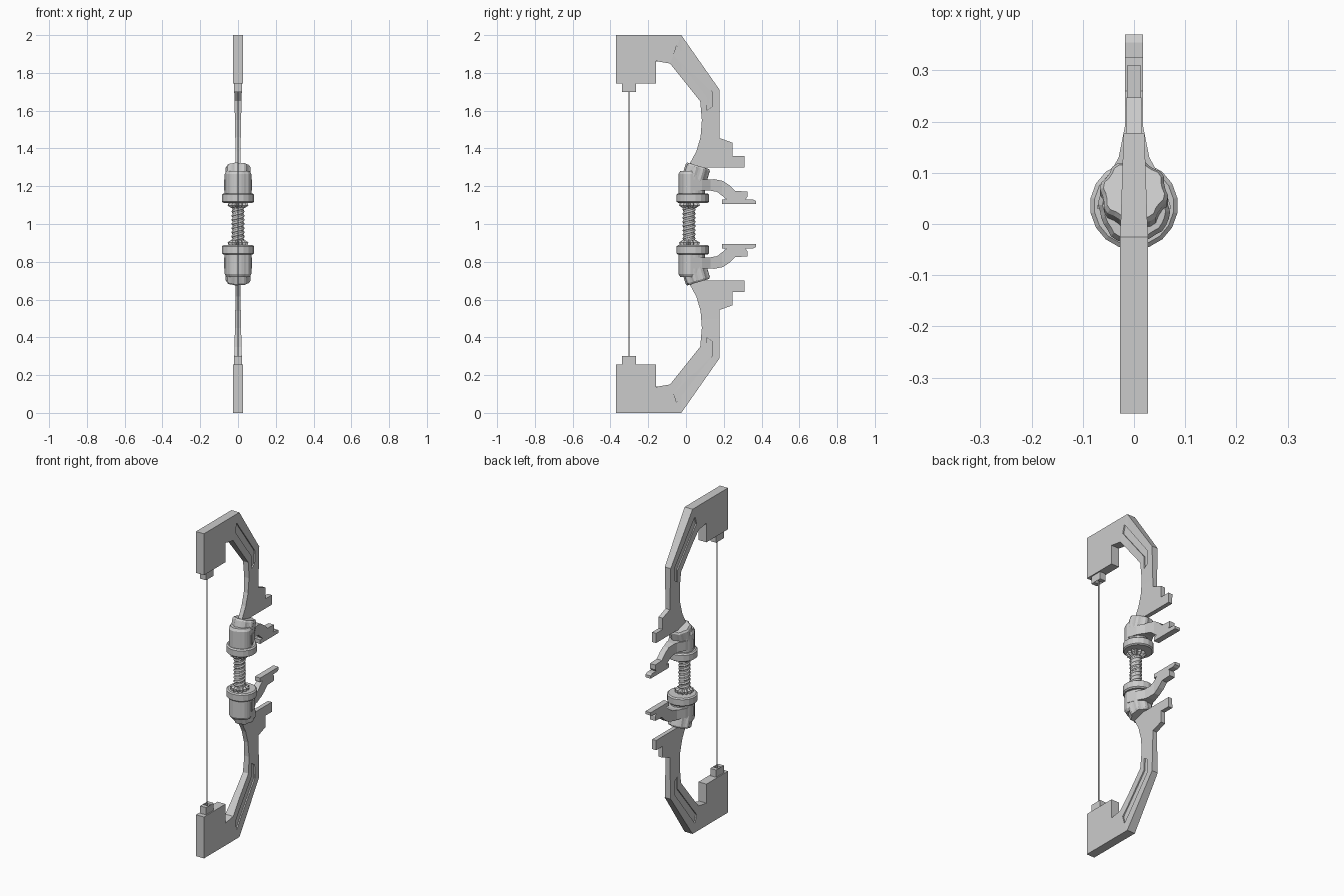
import bpy, bmesh, math
from mathutils import Matrix, Vector

if "Cube" in bpy.data.objects:
    bpy.data.objects.remove(bpy.data.objects["Cube"])

MID = 1.0  # the bow is mirrored about z = 1


def lerp_table(v, table):
    if v <= table[0][0]:
        return table[0][1]
    for (a, p), (b, q) in zip(table, table[1:]):
        if v <= b:
            return p + (q - p) * (v - a) / (b - a)
    return table[-1][1]


def finish(name, bm, mirror=True):
    bmesh.ops.recalc_face_normals(bm, faces=bm.faces)
    me = bpy.data.meshes.new(name)
    bm.to_mesh(me)
    bm.free()
    me.transform(Matrix.Translation((0, 0, -MID)))
    ob = bpy.data.objects.new(name, me)
    ob.location.z = MID
    bpy.context.collection.objects.link(ob)
    if mirror:
        add_mirror(ob)
    return ob


def add_mirror(ob):
    m = ob.modifiers.new("mirror", 'MIRROR')
    m.use_axis = (False, False, True)
    m.use_mirror_merge = False


def prism(bm, pts, inner, outer, cuts_y=(), cuts_z=()):
    """Extrude a (y, z) outline between two x surfaces given as functions of (y, z)."""
    t = bmesh.new()
    t.faces.new([t.verts.new((0, y, z)) for y, z in pts])
    for axis, cuts in ((1, cuts_y), (2, cuts_z)):
        for c in cuts:
            co, no = Vector(), Vector()
            co[axis], no[axis] = c, 1
            bmesh.ops.bisect_plane(t, geom=t.verts[:] + t.edges[:] + t.faces[:],
                                   plane_co=co, plane_no=no)
    bmesh.ops.triangulate(t, faces=t.faces)
    ext = bmesh.ops.extrude_face_region(t, geom=t.faces[:], use_keep_orig=True)
    top = {v for v in ext['geom'] if isinstance(v, bmesh.types.BMVert)}
    for v in t.verts:
        v.co.x = (outer if v in top else inner)(v.co.y, v.co.z)
    me = bpy.data.meshes.new("tmp")
    t.to_mesh(me)
    t.free()
    bm.from_mesh(me)
    bpy.data.meshes.remove(me)


def plate(name, pts, hw, **kw):
    bm = bmesh.new()
    prism(bm, pts, lambda y, z: -hw(y, z), hw, **kw)
    return finish(name, bm, False)


def lathe(name, rings, n, cy, tilt=0, cz=0, tooth=0, period=4, mirror=True):
    """Stack of n-sided rings (radius, z); tooth pulls in some of the columns."""
    bm = bmesh.new()
    loops = []
    for r, z in rings:
        loop = []
        for j in range(n):
            a = 2 * math.pi * (j + .5) / n
            k = r * (1 - tooth if j % period < period // 2 else 1)
            loop.append(bm.verts.new((k * math.cos(a), k * math.sin(a), z)))
        loops.append(loop)
    for a, b in zip(loops, loops[1:]):
        for j in range(n):
            bm.faces.new((a[j], a[(j + 1) % n], b[(j + 1) % n], b[j]))
    bm.faces.new(loops[0])
    bm.faces.new(loops[-1])
    bm.transform(Matrix.Translation((0, cy, cz)) @ Matrix.Rotation(-tilt, 4, 'X'))
    return finish(name, bm, mirror)


# Limb thickness: constant at the tip, tapering toward the grip
def limb_hw(y, z):
    if y <= -.025:
        return .027
    return lerp_table(z, [(1.3, .013), (1.5, .015), (1.7, .02), (2, .027)])


# Limbs with the hooked tip and the stepped front guard
limb = plate("limb", [
    (-.37, 2), (-.025, 2), (.178, 1.71), (.178, 1.455), (.247, 1.43), (.247, 1.36),
    (.31, 1.36), (.31, 1.30), (.10, 1.30), (.09, 1.27), (.04, 1.27), (.02, 1.32),
    (.055, 1.385), (.077, 1.46), (.084, 1.55), (.075, 1.65), (-.085, 1.85),
    (-.16, 1.862), (-.16, 1.745), (-.37, 1.745)], limb_hw,
    cuts_y=(-.025,), cuts_z=(1.3, 1.5, 1.7))

# Shallow recesses: long channel on the limb, hooked slot at the tip
bm = bmesh.new()
channel = [(-.05, 1.945), (.137, 1.70), (.137, 1.62), (.108, 1.60), (.108, 1.675),
           (-.065, 1.895)]
slot = [(-.15, 1.862), (-.293, 1.862), (-.293, 1.804), (-.215, 1.804), (-.215, 1.825),
        (-.265, 1.825), (-.265, 1.845), (-.15, 1.845)]
for s in (-1, 1):
    for shape in (channel, slot):
        prism(bm, shape, lambda y, z: s * (limb_hw(y, z) - .008), lambda y, z: s * .06)
cutter = finish("recess_cutter", bm, False)
cutter.hide_render = True
cutter.hide_viewport = False
cutter.display_type = 'WIRE'
cut = limb.modifiers.new("recess", 'BOOLEAN')
cut.operation, cut.solver, cut.object = 'DIFFERENCE', 'EXACT', cutter
add_mirror(limb)

# String clamps and string
clamp = plate("string_clamp", [
    (-.34, 1.75), (-.265, 1.75), (-.265, 1.70), (-.29, 1.70), (-.29, 1.73),
    (-.315, 1.73), (-.315, 1.70), (-.34, 1.70)], lambda y, z: .02)
add_mirror(clamp)
lathe("string", [(.004, .26), (.004, 1.74)], 8, -.302, mirror=False)

# Levers: wide root wrapping the sleeve, swan-neck arm and flat finger plate
lever = plate("lever_arm", [
    (.03, 1.235), (.15, 1.237), (.195, 1.228), (.23, 1.205), (.26, 1.175), (.325, 1.172),
    (.325, 1.145), (.312, 1.125), (.22, 1.125), (.195, 1.147), (.165, 1.17),
    (.12, 1.178), (.03, 1.178)],
    lambda y, z: lerp_table(y, [(.03, .073), (.085, .055), (.13, .03), (.19, .018)]),
    cuts_y=(.085, .13, .19))
add_mirror(lever)
finger = plate("lever_plate", [(.19, 1.13), (.355, 1.13), (.37, 1.122), (.37, 1.105),
                               (.19, 1.105)], lambda y, z: .018)
add_mirror(finger)

# Handle hardware: tilted toothed socket, ribbed sleeve, flange, spiked collar
lathe("limb_socket", [(.058, -.05), (.067, -.04), (.067, .035), (.06, .045)], 32,
      .052, math.radians(16.5), 1.265, tooth=.08)
lathe("sleeve", [(.071, 1.15), (.071, 1.265), (.062, 1.28)], 32, .031, tooth=.06, period=8)
lathe("flange", [(.078, 1.112), (.086, 1.118), (.086, 1.155), (.078, 1.162)], 18, .036)
lathe("spiked_collar", [(.036, 1.085), (.056, 1.098), (.05, 1.115)], 24, .018,
      tooth=.28, period=2)

# Grip core and the two cords wound around it
lathe("grip_core", [(.03, .88), (.03, 1.12)], 16, .016, mirror=False)
cu = bpy.data.curves.new("grip_wrap", 'CURVE')
cu.dimensions = '3D'
cu.bevel_depth = .007
cu.bevel_resolution = 1
turns, steps = 5, 14
for start in (0, math.pi):
    sp = cu.splines.new('POLY')
    sp.points.add(turns * steps)
    for i, p in enumerate(sp.points):
        a = start + 2 * math.pi * i / steps
        p.co = (.028 * math.cos(a), .016 + .028 * math.sin(a),
                .89 + .22 * i / (turns * steps), 1)
bpy.context.collection.objects.link(bpy.data.objects.new("grip_wrap", cu))
